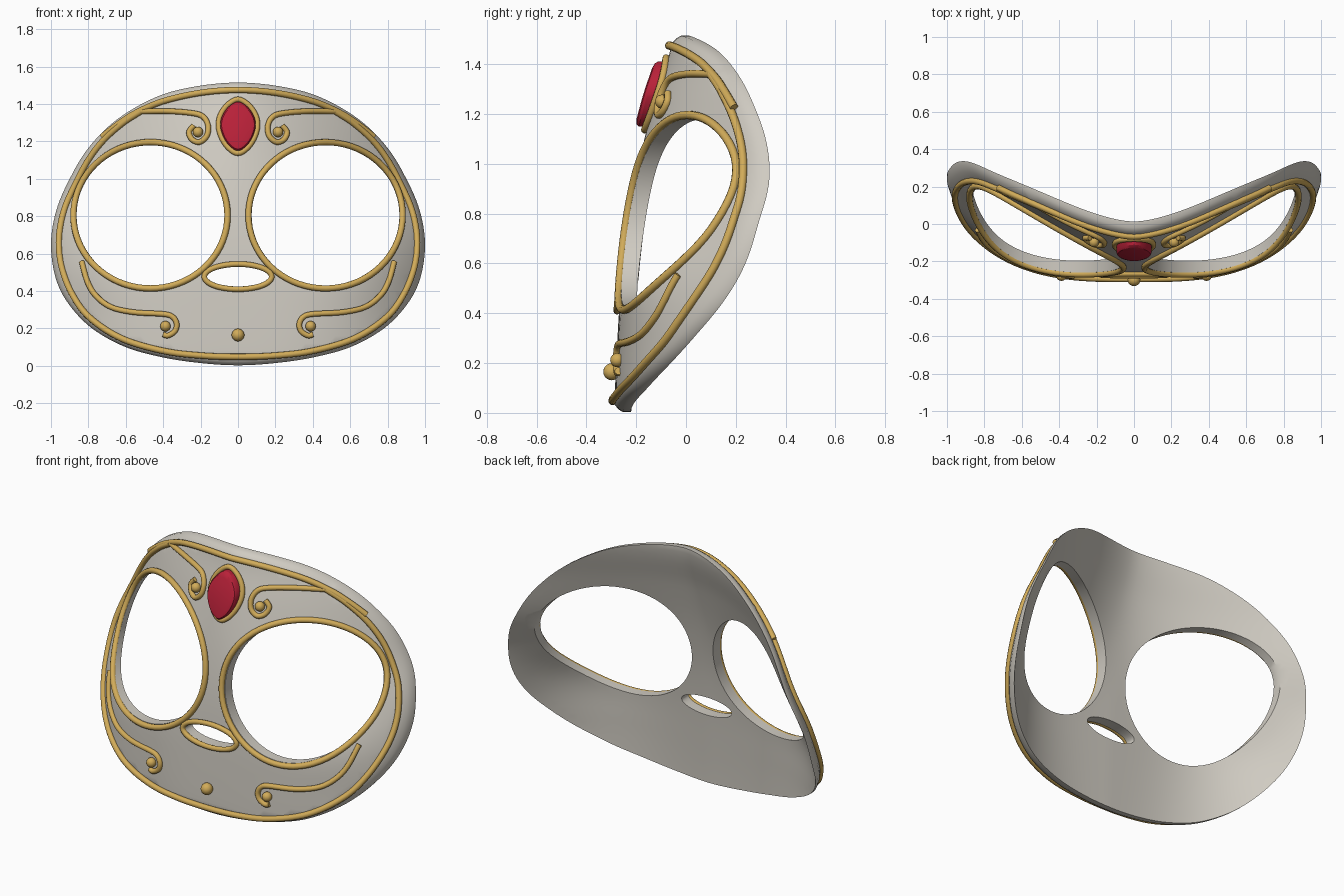
import bpy, bmesh, math
from mathutils import Vector
from mathutils.geometry import delaunay_2d_cdt

if "Cube" in bpy.data.objects:
    bpy.data.objects.remove(bpy.data.objects["Cube"])


def material(name, rgb, rough):
    m = bpy.data.materials.new(name)
    m.use_nodes = True
    m.diffuse_color = (*rgb, 1)
    b = m.node_tree.nodes["Principled BSDF"]
    b.inputs["Base Color"].default_value = (*rgb, 1)
    b.inputs["Roughness"].default_value = rough
    return m


IVORY = material("ivory_grey", (0.63, 0.60, 0.54), 0.5)
GOLD = material("gold", (0.64, 0.41, 0.10), 0.4)
RED = material("ruby_red", (0.48, 0.015, 0.04), 0.3)


# ---- curve helpers -------------------------------------------------------
def spline(a, b, c, d, t):
    return b + (c - a) * (t / 2) + (a * 2 - b * 5 + c * 4 - d) * (t * t / 2) \
        + (b * 3 - a - c * 3 + d) * (t ** 3 / 2)


def smooth(pts, closed=False, n=8):
    p = [Vector(q) for q in pts]
    k = len(p)
    if closed:
        at = lambda i: p[i % k]
    else:
        at = lambda i: p[max(0, min(k - 1, i))]
    out = [spline(at(i - 1), at(i), at(i + 1), at(i + 2), j / n)
           for i in range(k if closed else k - 1) for j in range(n)]
    return out if closed else out + [p[-1]]


def mirrored(half):
    """Close a right-hand half profile that starts and ends on x = 0."""
    return list(half) + [(-x, z) for x, z in half[-2:0:-1]]


def flip(pts, s):
    return [Vector((p[0] * s, p[1])) for p in pts]


def ellipse(cx, cz, a, b, n=72):
    return [Vector((cx + a * math.cos(i * math.tau / n), cz + b * math.sin(i * math.tau / n)))
            for i in range(n)]


# ---- curved mask surface: y = centre + spread * |x| ** power, by height ---
CENTRE = (-.288, -.278, -.262, -.235, -.19, -.128, -.055)
SPREAD = (.36, .38, .42, .48, .575, .58, .58)
POWER = (3.1, 3.4, 3.6, 2.3, 1.9, 1.68, 1.6)


def by_height(table, z):
    u = max(0, min(5.999, z * 4))
    i = int(u)
    k = [table[max(0, min(6, i + j))] for j in (-1, 0, 1, 2)]
    return spline(*k, u - i)


def depth(x, z):
    return by_height(CENTRE, z) + by_height(SPREAD, z) * abs(x) ** by_height(POWER, z)


def on_surface(p, lift=0.0):
    return Vector((p[0], depth(p[0], p[1]) - lift, p[1]))


# ---- object helpers ------------------------------------------------------
def finish(ob, mat, angle=40):
    ob.data.materials.clear()
    ob.data.materials.append(mat)
    bpy.ops.object.select_all(action='DESELECT')
    ob.select_set(True)
    bpy.context.view_layer.objects.active = ob
    bpy.ops.object.shade_smooth_by_angle(angle=math.radians(angle))


def add_mesh(name, bm, mat, angle=40):
    bmesh.ops.recalc_face_normals(bm, faces=bm.faces[:])
    me = bpy.data.meshes.new(name)
    bm.to_mesh(me)
    bm.free()
    ob = bpy.data.objects.new(name, me)
    bpy.context.collection.objects.link(ob)
    finish(ob, mat, angle)


def trim(name, paths, radius=0.017, closed=False, lift=0.008):
    cu = bpy.data.curves.new(name, 'CURVE')
    cu.dimensions = '3D'
    cu.bevel_depth, cu.bevel_resolution, cu.use_fill_caps = radius, 3, True
    for path in paths:
        s = cu.splines.new('POLY')
        s.points.add(len(path) - 1)
        for pt, p in zip(s.points, path):
            pt.co = (*on_surface(p, lift), 1)
        s.use_cyclic_u = closed
    ob = bpy.data.objects.new(name, cu)
    bpy.context.collection.objects.link(ob)
    bpy.ops.object.select_all(action='DESELECT')
    ob.select_set(True)
    bpy.context.view_layer.objects.active = ob
    bpy.ops.object.convert(target='MESH')
    finish(bpy.context.view_layer.objects.active, GOLD)


def bead(name, x, z, r, lift):
    bm = bmesh.new()
    bmesh.ops.create_uvsphere(bm, u_segments=20, v_segments=12, radius=r)
    bmesh.ops.translate(bm, verts=bm.verts[:], vec=on_surface((x, z), lift))
    add_mesh(name, bm, GOLD, 60)


def inside(p, loop):
    hit = False
    for a, b in zip(loop, loop[1:] + loop[:1]):
        if (a.y > p.y) != (b.y > p.y) and p.x < (b.x - a.x) * (p.y - a.y) / (b.y - a.y) + a.x:
            hit = not hit
    return hit


# ---- mask shell ----------------------------------------------------------
outline = smooth(mirrored([(0, 1.515), (.25, 1.49), (.45, 1.432), (.65, 1.315), (.8, 1.165),
                           (.9, 1.0), (.972, .83), (1, .65), (.975, .47), (.905, .33),
                           (.78, .2), (.6, .1), (.4, .045), (.2, .015), (0, .003)]), True, 6)
holes = [ellipse(s * .468, .805, .395, .375) for s in (1, -1)] + [ellipse(0, .477, .168, .056, 40)]
loops = [outline] + holes
mid = Vector((0, .75))
rings = [[mid + (p - mid) * k for p in outline] for k in (.985, .96)]

points, edges = [], []
for loop in loops:
    o, n = len(points), len(loop)
    points += loop
    edges += [(o + i, o + (i + 1) % n) for i in range(n)]
border = points + rings[0] + rings[1]
points += [p for r in rings for p in r if not any(inside(p, h) for h in holes)]
STEP = 0.04
for i in range(-25, 26):
    for j in range(39):
        p = Vector((i * STEP, j * STEP))
        if inside(p, outline) and not any(inside(p, h) for h in holes) \
                and min((p - q).length_squared for q in border) > .018 ** 2:
            points.append(p)
flat, _, tris, *_ = delaunay_2d_cdt(points, edges, [], 0, 1e-5)

bm = bmesh.new()
verts = [bm.verts.new((p.x, 0, p.y)) for p in flat]
for t in tris:
    c = sum((flat[i] for i in t), Vector((0, 0))) / len(t)
    if inside(c, outline) and not any(inside(c, h) for h in holes):
        bm.faces.new([verts[i] for i in t])
bmesh.ops.delete(bm, geom=[v for v in bm.verts if not v.link_faces], context='VERTS')
front = bm.verts[:]
ext = bmesh.ops.extrude_face_region(bm, geom=bm.faces[:], use_keep_orig=True)
for v in ext["geom"]:
    if isinstance(v, bmesh.types.BMVert):
        v.co.y = depth(v.co.x, v.co.z) + .068 - .015 * abs(v.co.x)
for v in front:  # front face rolls back softly at the outer rim
    d = min((Vector((v.co.x, v.co.z)) - q).length for q in outline)
    v.co.y = depth(v.co.x, v.co.z) + .035 * max(0, 1 - d / .035) ** 2
add_mesh("mask_shell", bm, IVORY, 45)

# ---- gold edging ---------------------------------------------------------
trim("eye_trim", [ellipse(s * .468, .805, .412, .391) for s in (1, -1)], closed=True)
trim("nose_trim", [ellipse(0, .477, .18, .067, 48)], .015, True)
crown = [(0, 1.475), (.2, 1.46), (.4, 1.415), (.55, 1.35), (.65, 1.285), (.725, 1.225)]
trim("crown_trim", [smooth(flip(crown[:0:-1], -1) + [Vector(p) for p in crown])])
side = [(.52, 1.36), (.62, 1.295), (.72, 1.205), (.8, 1.1), (.87, .97), (.93, .83), (.957, .68),
        (.943, .53), (.885, .38), (.79, .255), (.62, .145), (.4, .08), (.2, .055), (0, .048)]
trim("lower_border_trim", [smooth(side + [(-x, z) for x, z in side[-2::-1]])])

# ---- scrolls with beads --------------------------------------------------
brow = [(.235, 1.285), (.262, 1.25), (.245, 1.21), (.205, 1.197), (.167, 1.23), (.16, 1.285),
        (.188, 1.333), (.25, 1.352), (.38, 1.362), (.52, 1.36)]
cheek = [(.4, .168), (.375, .162), (.338, .185), (.328, .225), (.35, .262), (.4, .277),
         (.56, .287), (.68, .315), (.76, .375), (.805, .45), (.835, .555)]
trim("brow_scrolls", [smooth(flip(brow, s)) for s in (1, -1)], .015)
trim("cheek_scrolls", [smooth(flip(cheek, s)) for s in (1, -1)], .015)
for s, label in ((1, "left"), (-1, "right")):
    bead(label + "_brow_bead", s * .214, 1.25, .028, .012)
    bead(label + "_cheek_bead", s * .388, .212, .028, .012)
bead("chin_bead", 0, .165, .034, .016)

# ---- teardrop gem and its setting ----------------------------------------
drop = smooth(mirrored([(0, 1.412), (.05, 1.385), (.085, 1.335), (.094, 1.28), (.076, 1.22),
                        (.042, 1.173), (0, 1.15)]), True, 5)
core = Vector((0, 1.28))
trim("gem_setting", [[core + (p - core) * 1.1 for p in drop]], .015, True)
bm = bmesh.new()
levels = []
for scale, lift in ((1, -.01), (1, .035), (.93, .047), (.78, .052)):
    levels.append([bm.verts.new(on_surface((0, q.y), lift) + Vector((q.x, 0, 0)))
                   for q in (core + (p - core) * scale for p in drop)])
for lo, hi in zip(levels, levels[1:]):
    for i in range(len(drop)):
        j = (i + 1) % len(drop)
        bm.faces.new((lo[i], lo[j], hi[j], hi[i]))
bm.faces.new(levels[-1])
bm.faces.new(levels[0][::-1])
add_mesh("gem", bm, RED, 30)
